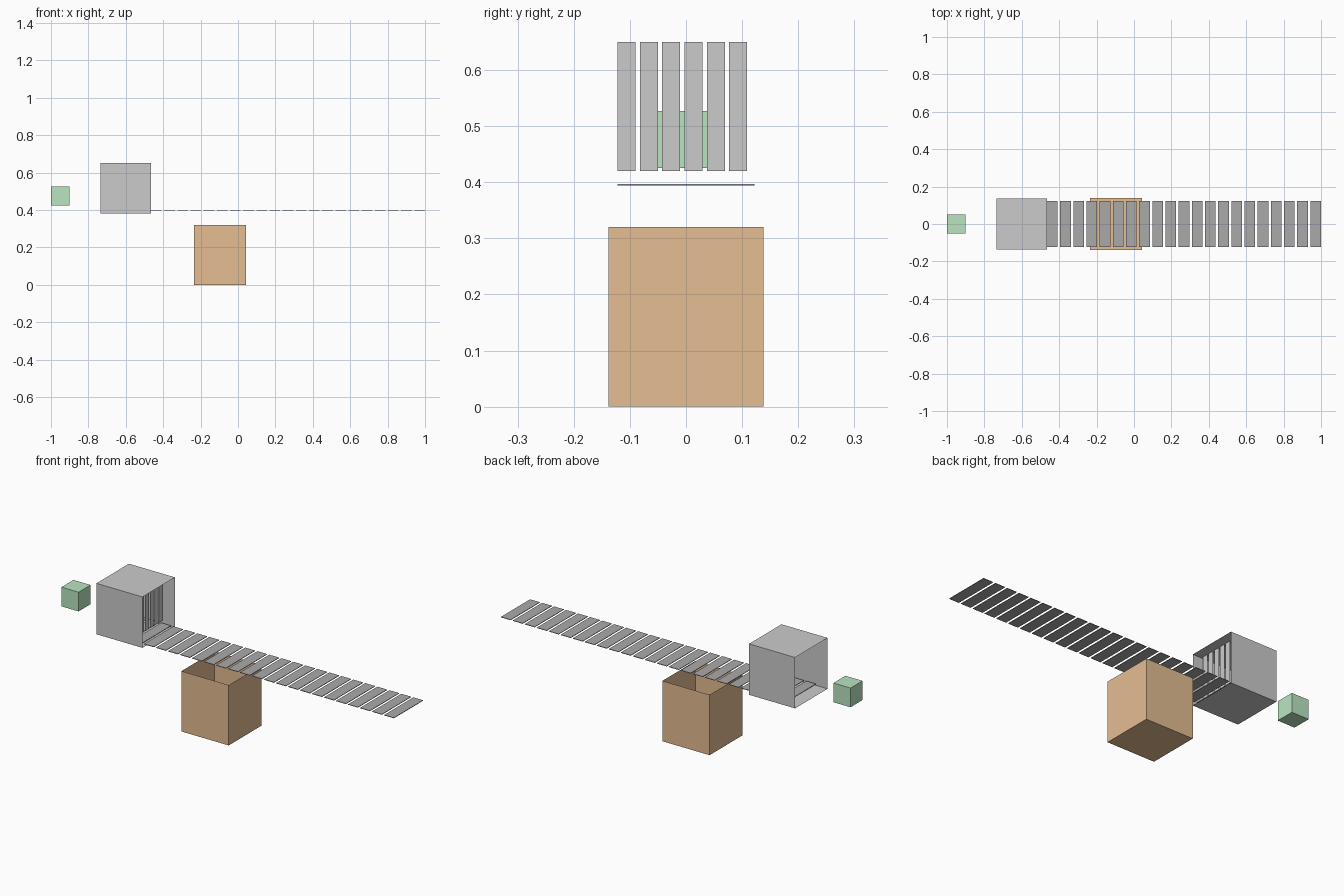
import bpy, bmesh

if "Cube" in bpy.data.objects:
    bpy.data.objects.remove(bpy.data.objects["Cube"])


def material(name, rgb):
    m = bpy.data.materials.new(name)
    m.diffuse_color = (*rgb, 1)
    m.use_nodes = True
    m.node_tree.nodes["Principled BSDF"].inputs["Base Color"].default_value = m.diffuse_color
    return m


def add_object(name, bm, mat=None):
    mesh = bpy.data.meshes.new(name)
    bm.to_mesh(mesh)
    bm.free()
    ob = bpy.data.objects.new(name, mesh)
    bpy.context.collection.objects.link(ob)
    if mat:
        mesh.materials.append(mat)
    return ob


def add_box(bm, lo, hi):
    verts = bmesh.ops.create_cube(bm, size=1)["verts"]
    for v in verts:
        for i in range(3):
            v.co[i] = lo[i] if v.co[i] < 0 else hi[i]


def box(name, lo, hi, mat=None, open_sides=()):
    """Box from corner to corner; open_sides lists (axis, sign) faces to remove."""
    bm = bmesh.new()
    add_box(bm, lo, hi)
    bm.normal_update()
    gone = [f for f in bm.faces
            if any(f.normal[axis] * sign > 0.5 for axis, sign in open_sides)]
    bmesh.ops.delete(bm, geom=gone, context='FACES')
    return add_object(name, bm, mat)


orange = material("cardboard", (0.78, 0.51, 0.29))
green = material("green", (0.49, 0.78, 0.53))
dark = material("dark_grey", (0.4, 0.4, 0.4))

# Small parcel in front of the tunnel entrance
box("parcel", (-1.0, -0.05, 0.425), (-0.9, 0.05, 0.527), green)

# Tunnel with thin walls, open at both ends
box("tunnel", (-0.735, -0.136, 0.381), (-0.465, 0.136, 0.651),
    open_sides=[(0, 1), (0, -1)])

# Collecting bin, open at the top
box("bin", (-0.235, -0.138, 0.0), (0.042, 0.138, 0.32), orange,
    open_sides=[(2, 1)])

# Hanging curtain strips inside the tunnel exit
bm = bmesh.new()
for i in range(6):
    y = -0.122 + i * 0.0398
    corners = [(y, 0.42), (y + 0.032, 0.42), (y + 0.032, 0.65), (y, 0.65)]
    bm.faces.new([bm.verts.new((-0.515, cy, cz)) for cy, cz in corners])
add_object("curtain_strips", bm)

# Conveyor belt of thin separate slats, running from inside the tunnel
bm = bmesh.new()
for i in range(24):
    x = 1.0 - i * 0.0704
    add_box(bm, (x - 0.057, -0.122, 0.394), (x, 0.122, 0.397))
add_object("belt_slats", bm, dark)
